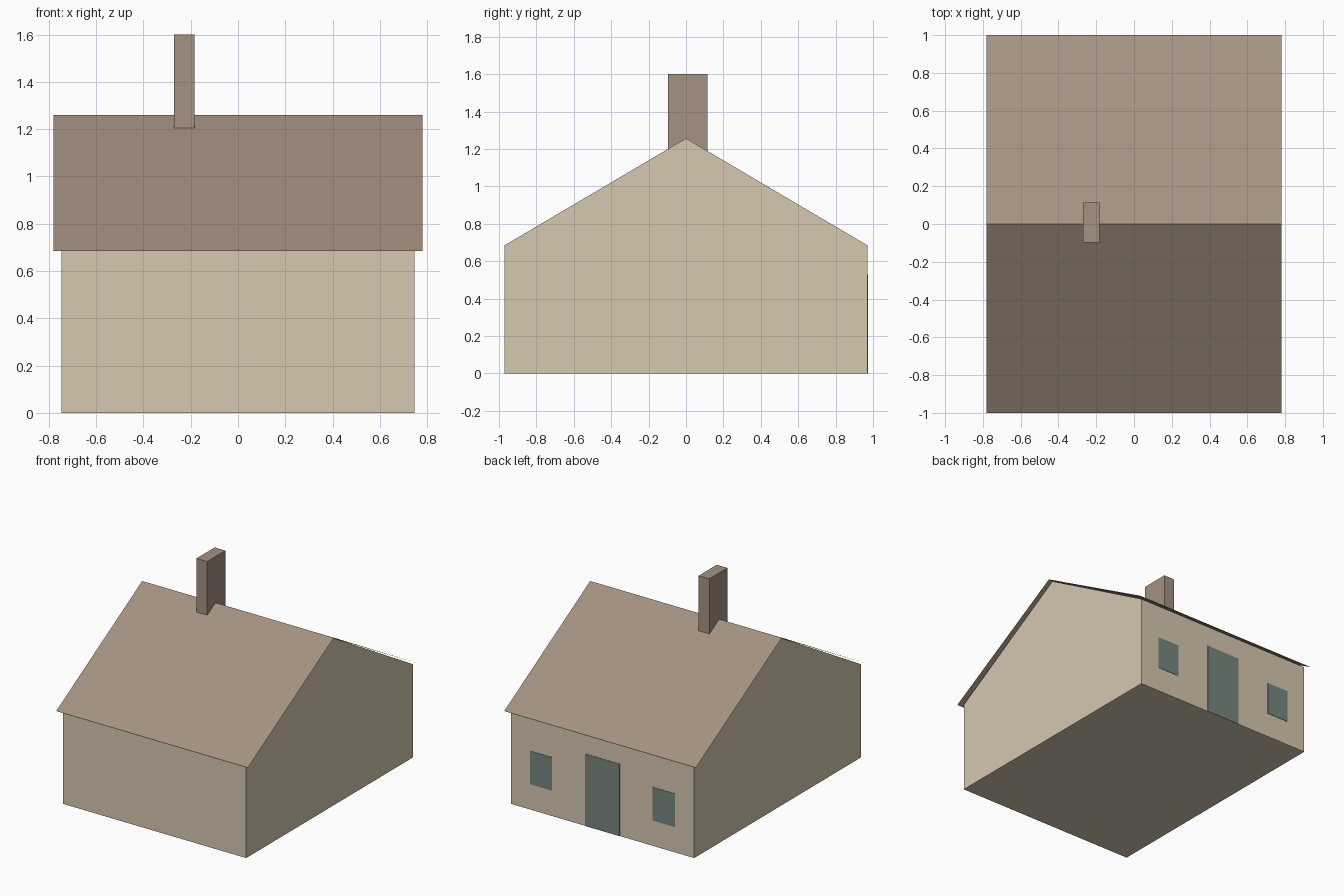
import bpy

cube = bpy.data.objects.get("Cube")
if cube:
    bpy.data.objects.remove(cube, do_unlink=True)


def linear(c):
    c /= 255
    return c / 12.92 if c <= 0.04045 else ((c + 0.055) / 1.055) ** 2.4


def material(name, *rgb):
    colour = (*[linear(c) for c in rgb], 1)
    mat = bpy.data.materials.new(name)
    mat.use_nodes = True
    mat.diffuse_color = colour
    shader = mat.node_tree.nodes["Principled BSDF"]
    shader.inputs["Base Color"].default_value = colour
    shader.inputs["Roughness"].default_value = 0.9
    return mat


def add_mesh(name, verts, faces, mat):
    mesh = bpy.data.meshes.new(name)
    mesh.from_pydata(verts, [], faces)
    mesh.materials.append(mat)
    obj = bpy.data.objects.new(name, mesh)
    bpy.context.collection.objects.link(obj)
    return obj


def extrude_x(name, profile, x0, x1, mat, closed=True):
    """Sweep a (y, z) profile, counter-clockwise seen from +x, along x."""
    n = len(profile)
    verts = [(x, y, z) for x in (x0, x1) for y, z in profile]
    sides = n if closed else n - 1
    faces = [(i, (i + 1) % n, (i + 1) % n + n, i + n) for i in range(sides)]
    if closed:
        faces += [tuple(reversed(range(n))), tuple(range(n, 2 * n))]
    # Wind the swept sides so that they face outward
    faces[:sides] = [tuple(reversed(f)) for f in faces[:sides]]
    return add_mesh(name, verts, faces, mat)


def box(name, x0, x1, y0, y1, z0, z1, mat):
    profile = [(y0, z0), (y1, z0), (y1, z1), (y0, z1)]
    return extrude_x(name, profile, x0, x1, mat)


wall_mat = material("cream wall", 214, 200, 176)
roof_mat = material("brown roof", 163, 146, 129)
opening_mat = material("grey green openings", 120, 136, 126)

WALL_X, WALL_Y = 0.746, 0.97
EAVE, RIDGE = 0.685, 1.26

# Gabled walls
extrude_x("house_walls",
          [(-WALL_Y, 0), (WALL_Y, 0), (WALL_Y, EAVE), (0, RIDGE - 0.003), (-WALL_Y, EAVE)],
          -WALL_X, WALL_X, wall_mat)

# Thin overhanging roof sheet
extrude_x("roof", [(1, EAVE), (0, RIDGE), (-1, EAVE)], -0.78, 0.78, roof_mat, closed=False)

# Chimney straddling the ridge
box("chimney", -0.27, -0.183, -0.097, 0.114, 1.1, 1.6, roof_mat)

# Door and windows as thin plates on the back wall
PLATE = (WALL_Y - 0.003, WALL_Y + 0.003)
box("door", -0.14, 0.14, *PLATE, 0, 0.53, opening_mat)
for name, x in (("left_window", 0.5), ("right_window", -0.5)):
    box(name, x - 0.09, x + 0.09, *PLATE, 0.187, 0.432, opening_mat)
